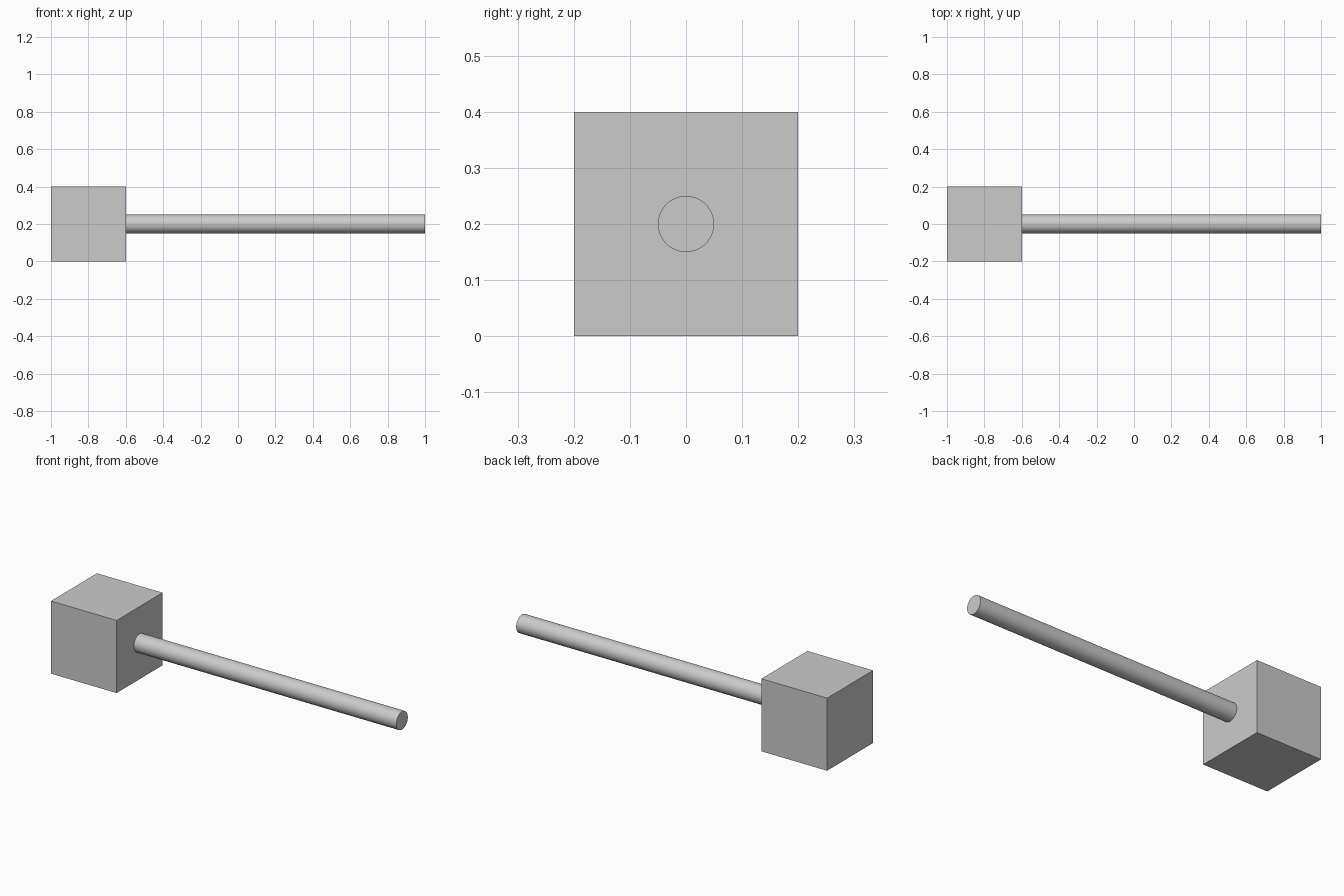
import bpy
import math

if "Cube" in bpy.data.objects:
    bpy.data.objects.remove(bpy.data.objects["Cube"])

# Cube head
bpy.ops.mesh.primitive_cube_add(size=0.4, location=(-0.8, 0, 0.2))
bpy.context.object.name = "head_block"

# Round handle running along x from the head's face
bpy.ops.mesh.primitive_cylinder_add(vertices=64, radius=0.05, depth=1.6,
                                    location=(0.2, 0, 0.2),
                                    rotation=(0, math.pi / 2, 0))
bpy.context.object.name = "handle"
bpy.ops.object.shade_smooth_by_angle(angle=math.radians(30))
